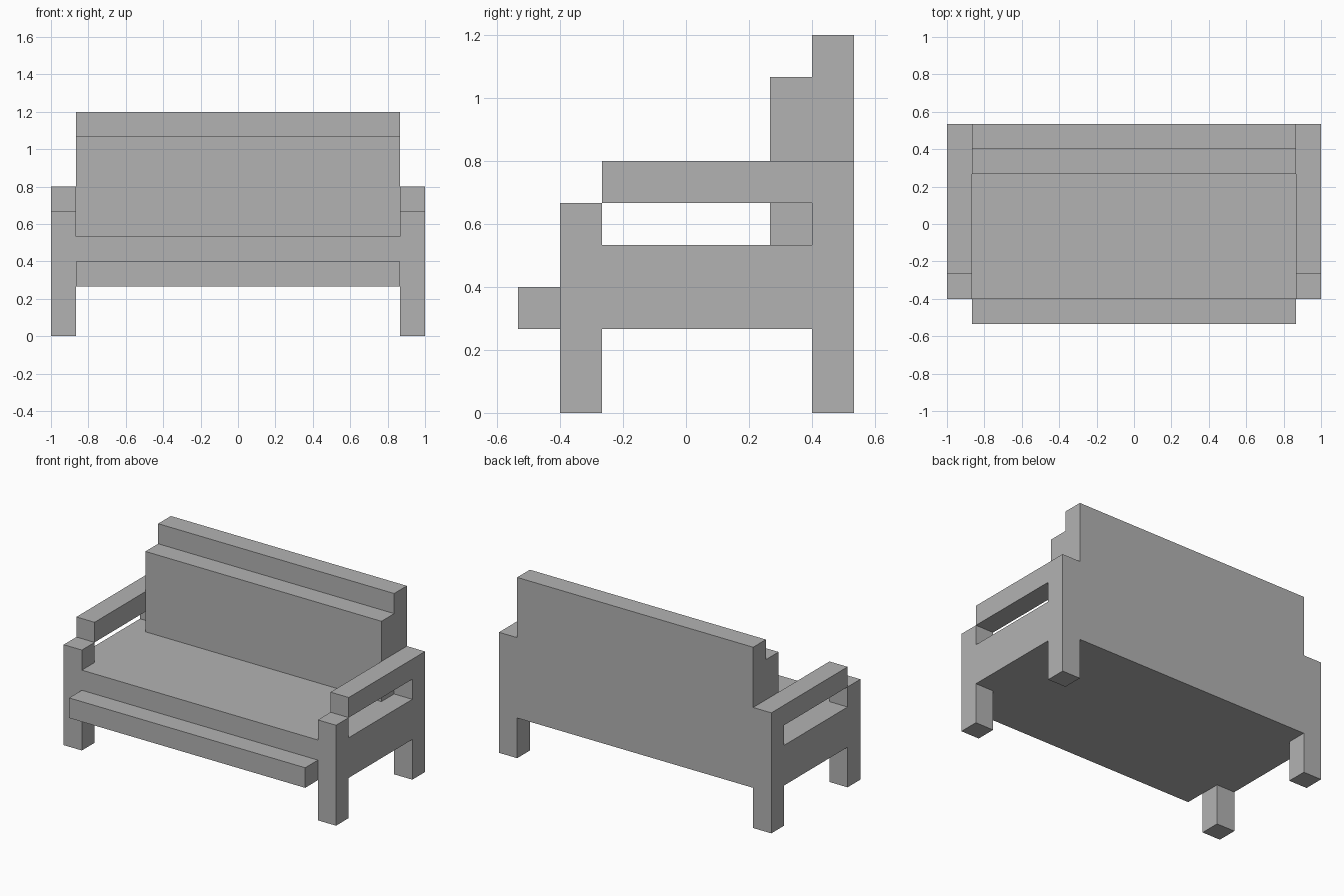
import bpy

cube = bpy.data.objects.get("Cube")
if cube:
    bpy.data.objects.remove(cube, do_unlink=True)

U = 2 / 15  # thickness of every beam, the module of the bench

grey = bpy.data.materials.new("plain grey")
grey.use_nodes = True
grey.diffuse_color = (0.45, 0.45, 0.45, 1)
grey.node_tree.nodes["Principled BSDF"].inputs["Base Color"].default_value = grey.diffuse_color


def box(name, x, y, z):
    """Box between (min, max) pairs given in modules."""
    bpy.ops.mesh.primitive_cube_add(size=1)
    ob = bpy.context.object
    ob.name = name
    ob.location = [(a + b) / 2 * U for a, b in (x, y, z)]
    ob.scale = [(b - a) * U for a, b in (x, y, z)]
    bpy.ops.object.transform_apply(location=True, rotation=False, scale=True)
    ob.data.materials.append(grey)
    return ob


# Parts spanning the width between the sides
INNER, OUTER = 6.5, 7.5
span = (-INNER, INNER)
box("seat", span, (-3, 3), (2, 4))
box("front_rail", span, (-4, -3), (2, 3))
box("back_panel", span, (3, 4), (2, 9))
box("back_cushion", span, (2, 3), (4, 8))

# Legs, side panel and armrest on each side
for side, x in (("left", (INNER, OUTER)), ("right", (-OUTER, -INNER))):
    box(side + "_front_leg", x, (-3, -2), (0, 5))
    box(side + "_back_leg", x, (3, 4), (0, 6))
    box(side + "_side_panel", x, (-2, 3), (2, 4))
    box(side + "_armrest", x, (-2, 3), (5, 6))
